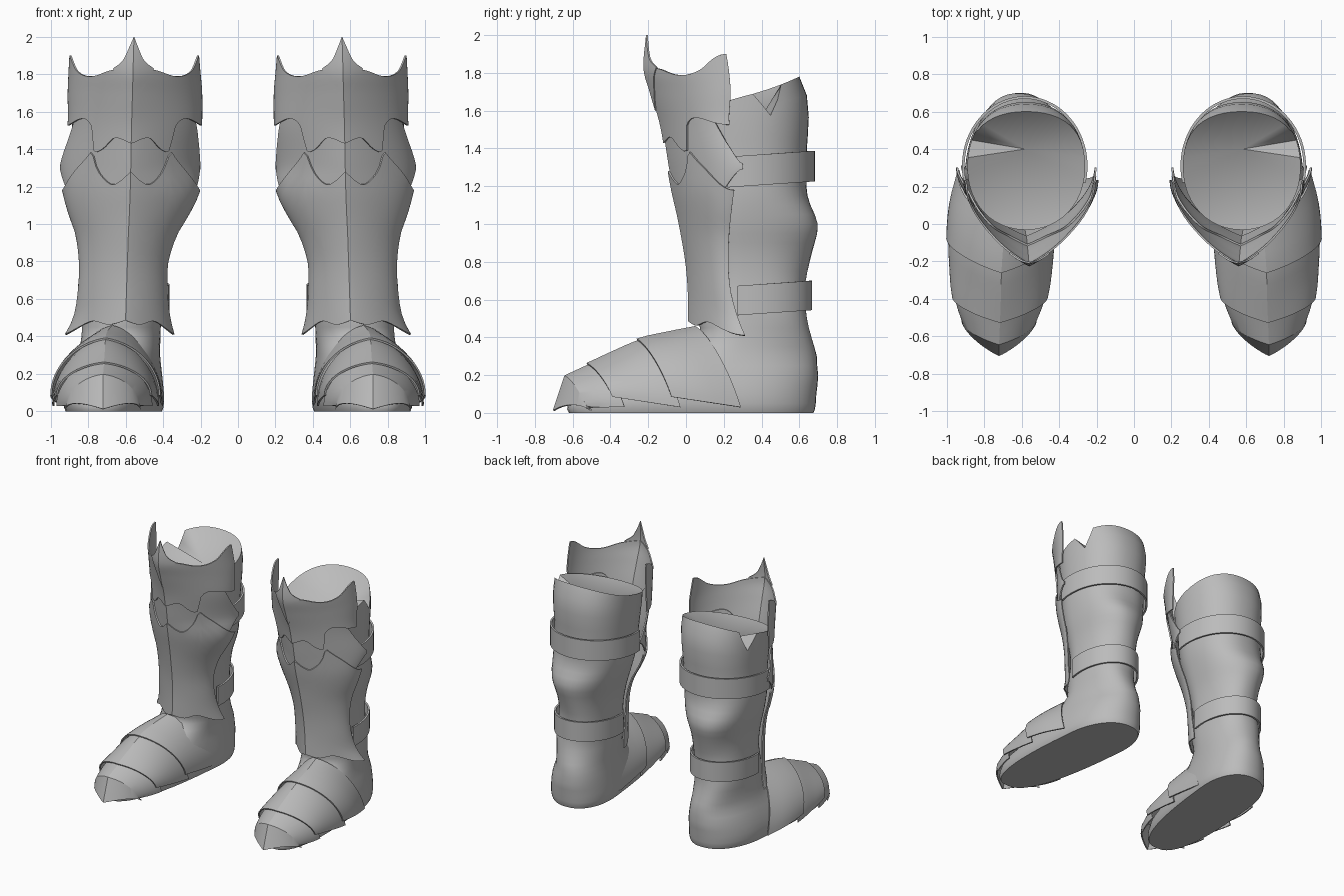
import bpy, bmesh, math
from math import sin, cos, pi, sqrt, radians

cube = bpy.data.objects.get("Cube")
if cube:
    bpy.data.objects.remove(cube, do_unlink=True)

steel = bpy.data.materials.new("worn_grey")
steel.use_nodes = True
steel.diffuse_color = (0.5, 0.5, 0.5, 1)
steel.node_tree.nodes["Principled BSDF"].inputs["Base Color"].default_value = (0.5, 0.5, 0.5, 1)


def curve(table, t, col=1):
    """Smoothly interpolate a column of a table sorted by its first column."""
    if t <= table[0][0]:
        return table[0][col]
    if t >= table[-1][0]:
        return table[-1][col]
    i = max(k for k in range(len(table) - 1) if table[k][0] <= t)

    def slope(k):
        a, b = table[max(k - 1, 0)], table[min(k + 1, len(table) - 1)]
        return (b[col] - a[col]) / (b[0] - a[0])
    p, q = table[i], table[i + 1]
    d = q[0] - p[0]
    s = (t - p[0]) / d
    return ((2*s**3 - 3*s*s + 1) * p[col] + (s**3 - 2*s*s + s) * d * slope(i)
            + (3*s*s - 2*s**3) * q[col] + (s**3 - s*s) * d * slope(i + 1))


def build(name, rows, closed=False, thick=0.0, caps=(), sharp=22):
    """Skin rows of points, thicken and mirror to make the pair."""
    bm = bmesh.new()
    grid = [[bm.verts.new(p) for p in row] for row in rows]
    n = len(grid[0])
    for a, b in zip(grid, grid[1:]):
        for i in range(n if closed else n - 1):
            j = (i + 1) % n
            bm.faces.new((a[i], a[j], b[j], b[i]))
    for row, centre in caps:
        mid = bm.verts.new(centre)
        for i in range(n):
            bm.faces.new((grid[row][i], grid[row][(i + 1) % n], mid))
    bmesh.ops.remove_doubles(bm, verts=bm.verts, dist=0.0002)
    bmesh.ops.recalc_face_normals(bm, faces=bm.faces)
    mesh = bpy.data.meshes.new(name)
    bm.to_mesh(mesh)
    bm.free()
    mesh.materials.append(steel)
    ob = bpy.data.objects.new(name, mesh)
    bpy.context.collection.objects.link(ob)
    bpy.ops.object.select_all(action='DESELECT')
    bpy.context.view_layer.objects.active = ob
    ob.select_set(True)
    if thick:
        mod = ob.modifiers.new("thickness", 'SOLIDIFY')
        mod.thickness = thick
        mod.offset = 0
        bpy.ops.object.modifier_apply(modifier=mod.name)
    mod = ob.modifiers.new("pair", 'MIRROR')
    mod.use_mirror_merge = False
    bpy.ops.object.modifier_apply(modifier=mod.name)
    bpy.ops.object.shade_smooth_by_angle(angle=radians(sharp))


# Leather boot: height, centre x, half width, front y, back y
BOOT = [(0, .65, .24, -.62, .675), (.03, .65, .25, -.63, .685), (.1, .65, .25, -.59, .69),
        (.2, .645, .235, -.42, .70), (.3, .635, .215, -.1, .685), (.4, .625, .21, .07, .662),
        (.5, .62, .21, .06, .645), (.7, .61, .21, .1, .635), (.85, .605, .225, .08, .66),
        (1.0, .6, .26, .05, .697), (1.15, .59, .287, .02, .65), (1.35, .58, .297, 0, .638),
        (1.55, .577, .31, -.03, .65), (1.68, .575, .314, -.03, .64), (1.78, .575, .314, -.03, .6)]
SEG = 48


def boot_point(t, z):
    cx, hw, yf, yb = (curve(BOOT, z, k) for k in (1, 2, 3, 4))
    cy = .3
    c, s = cos(t), sin(t)
    power = 2.6 if z < .12 else 2.1
    k = 2 / power if s < 0 else .9
    x = hw * math.copysign(abs(c) ** k, c)
    y = cy + (s and math.copysign(abs(s) ** k, s)) * ((yb - cy) if s > 0 else (cy - yf))
    fold = 1 + .02 * sin(3 * t + 11 * z) * (.3 < z < 1.3) * max(s, 0)
    lean = .1 * max(0, min(1, (.5 - z) / .2))
    return (cx + x * fold + lean * (cy - y), cy + (y - cy) * fold, z)


def rim(t):
    notch = max(0, 1 - abs(t - radians(22.5)) / radians(15))
    return 1.675 + .105 * sin(t) - .14 * notch


angles = [2 * pi * i / SEG for i in range(SEG)]
levels = [0, .02, .05] + [.1 + .05 * i for i in range(28)]
rows = [[boot_point(t, z) for t in angles] for z in levels]
for f in (.35, .7, 1):
    rows.append([boot_point(t, 1.45 + (rim(t) - 1.45) * f) for t in angles])
build("leather_boot", rows, True, caps=[(0, (.66, .1, 0)), (-1, (.58, .4, 1.57))], sharp=50)


# Straps wrapping the back of the shaft
def strap(name, cx, cy, hw, back, z0, z1):
    rows = []
    for z in (z0, z1):
        row = []
        for i in range(41):
            t = radians(-14 + 208 * i / 40)
            y = cy + back * sin(t)
            row.append((cx + hw * cos(t), y, z + .07 * (y - cy)))
        rows.append(row)
    build(name, rows, thick=.014)


strap("upper_strap", .583, .31, .328, .365, 1.2, 1.362)
strap("lower_strap", .61, .35, .238, .31, .522, .678)

# Leg armour surface: height, ridge x, ridge y, inner x, outer x, edge y
LEG = [(.4, .605, .02, .345, .92, .32), (.5, .6, .02, .37, .87, .28), (.65, .595, .018, .385, .845, .24),
       (.8, .59, .005, .38, .84, .228), (.95, .585, -.02, .33, .86, .233), (1.05, .58, -.04, .27, .895, .243),
       (1.18, .575, -.07, .21, .93, .26), (1.31, .572, -.093, .2, .95, .295), (1.52, .568, -.128, .2, .902, .235),
       (1.7, .563, -.178, .2, .9, .24), (1.82, .56, -.21, .21, .895, .23), (2, .555, -.197, .225, .885, .2)]


def leg_plate(name, low, high, offset=0.0, reach=1.0, side=28):
    rows = []
    for k in range(15):
        row = []
        for i in range(-side, side + 1):
            f = reach * sin(abs(i) / side * pi / 2)
            a, b = curve(low, f), curve(high, f)
            z = a + (b - a) * k / 14
            rx, ry, xi, xo, ye = (curve(LEG, z, c) for c in range(1, 6))
            edge = (xo + offset) if i > 0 else (xi - offset)
            y = ry - offset + (ye - ry) * (.4 * f + .6 * (1 - sqrt(max(0, 1 - f * f))))
            row.append((rx + (edge - rx) * f, y, z))
        rows.append(row)
    build(name, rows, thick=.01)


leg_plate("shin_plate", [(0, .485), (.3, .463), (.65, .48), (1, .41)],
          [(0, 1.28), (.14, 1.23), (.28, 1.212), (.45, 1.28), (.56, 1.38), (.64, 1.345), (1, 1.18)], .004)
leg_plate("knee_plate", [(0, 1.2), (.5, 1.2), (.95, 1.18), (1, 1.29)],
          [(0, 1.47), (.3, 1.49), (.6, 1.6), (.9, 1.57), (.95, 1.52), (.98, 1.42), (1, 1.32)], -.006)
leg_plate("crown_plate", [(0, 1.43), (.25, 1.46), (.4, 1.405), (.5, 1.385), (.56, 1.41), (.6, 1.5), (.7, 1.555),
                          (.82, 1.56), (1, 1.525)],
          [(0, 1.84), (.35, 1.82), (.65, 1.788), (.87, 1.815), (1, 1.9)], .004)
leg_plate("crown_spike", [(0, 1.6), (.1, 1.68), (.2, 1.765), (.3, 1.825)],
          [(0, 2), (.06, 1.945), (.15, 1.875), (.3, 1.83)], .01, .3, 10)

# Foot armour: ridge y, ridge height, centre x, half width
FOOT = [(-.64, .195, .72, .19), (-.52, .25, .715, .24), (-.38, .32, .71, .265),
        (-.25, .38, .707, .278), (-.1, .42, .695, .28), (.05, .455, .67, .265)]


def sweep(a):
    """Backward sweep of a plate from its ridge to its side."""
    return .5 * sin(abs(a)) + .5 * (1 - cos(a))


def foot_row(y, base, lift=0.0):
    h, c, w = (curve(FOOT, y, k) for k in (1, 2, 3))
    row = []
    for i in range(-16, 17):
        a = i / 16 * pi / 2
        arch = .76 * cos(a) + .24 * (1 - abs(i) / 16)
        row.append((c + (w + lift) * sin(a), y + (.23 + .18 * y) * sweep(a),
                    base + (h + lift - base) * arch))
    return row


def lame(name, y0, y1):
    steps = 6
    build(name, [foot_row(y0 + (y1 - y0) * k / steps, .085 - .055 * k / steps, .012 * (1 - k / steps))
                 for k in range(steps + 1)], thick=.01)


lame("instep_lame", -.26, .05)
lame("middle_lame", -.525, -.22)

# Pointed toe cap with a raised shoulder and a low front rim
front = []
for i in range(-16, 17):
    a = i / 16 * pi / 2
    front.append((.72 + .2 * sin(a), -.7 + .2 * sweep(a), .012 + .03 * sin(2 * abs(a))))
build("toe_cap", [front] + [foot_row(y, .03) for y in (-.64, -.58, -.52, -.47)], thick=.01)
